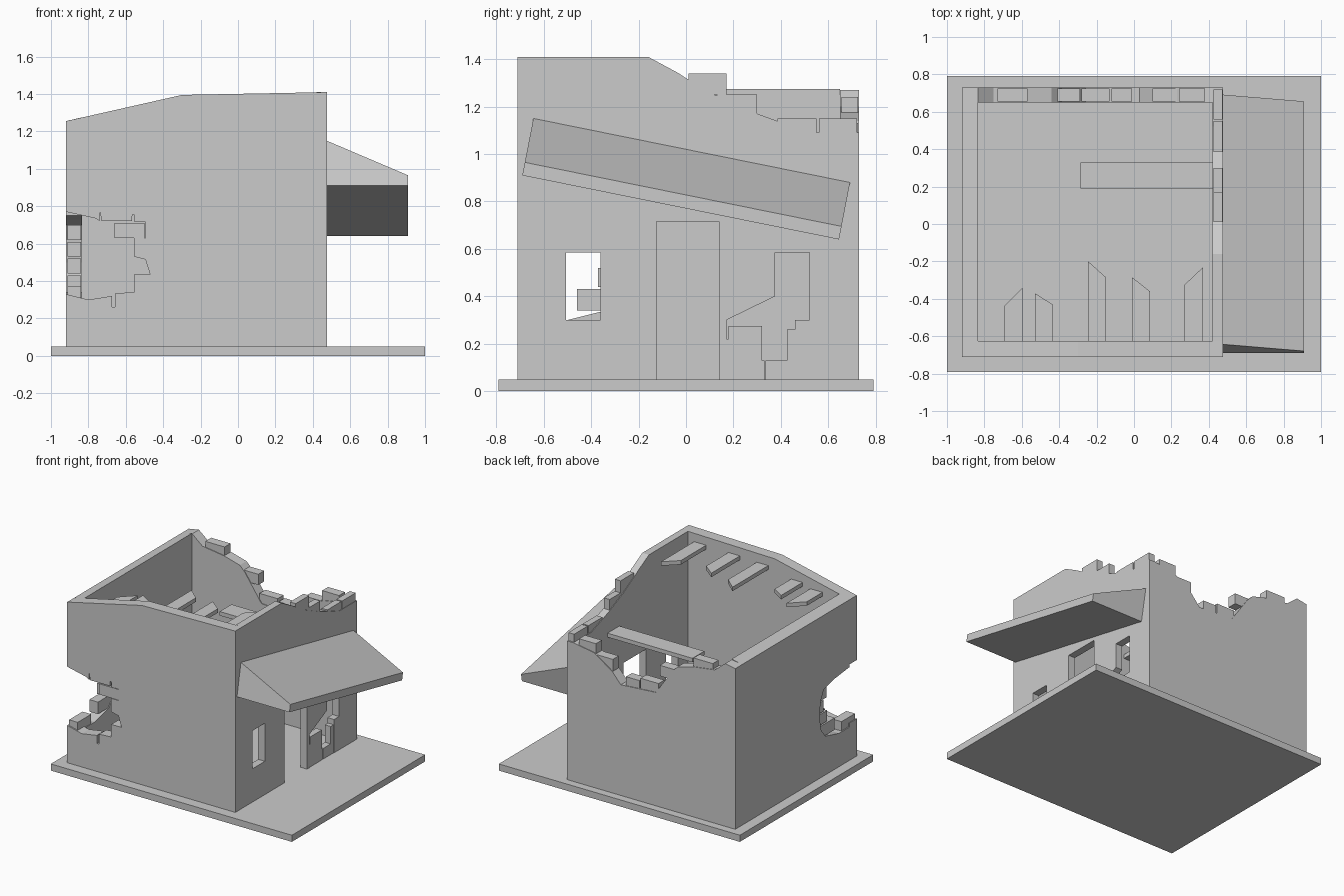
import bpy, bmesh
from mathutils import Vector


def finish(name, bm):
    bmesh.ops.recalc_face_normals(bm, faces=bm.faces[:])
    me = bpy.data.meshes.new(name)
    bm.to_mesh(me)
    bm.free()
    ob = bpy.data.objects.new(name, me)
    bpy.context.collection.objects.link(ob)
    return ob


def box(name, x, y, z):
    """Box from (min, max) ranges."""
    bm = bmesh.new()
    bmesh.ops.create_cube(bm, size=1)
    for v in bm.verts:
        v.co = [r[0] if c < 0 else r[1] for c, r in zip(v.co, (x, y, z))]
    return finish(name, bm)


def prism(name, loops, axis, lo, hi):
    """Extrude an outline (with optional hole loops) along x, y or z."""
    def place(a, b):
        return {'x': (lo, a, b), 'y': (a, lo, b), 'z': (a, b, lo)}[axis]
    bm = bmesh.new()
    for pts in loops:
        vs = [bm.verts.new(place(*p)) for p in pts]
        for i, v in enumerate(vs):
            bm.edges.new((v, vs[(i + 1) % len(vs)]))
    bmesh.ops.triangle_fill(bm, edges=bm.edges[:], use_beauty=True)
    ext = bmesh.ops.extrude_face_region(bm, geom=bm.faces[:])
    step = Vector([hi - lo if a == axis else 0 for a in 'xyz'])
    bmesh.ops.translate(bm, vec=step,
                        verts=[g for g in ext['geom'] if isinstance(g, bmesh.types.BMVert)])
    return finish(name, bm)


G = 0.05  # top of the ground slab
box("ground_slab", (-1, 1), (-0.79, 0.79), (0, G))

# Front wall with the broken corner and mortar cracks
prism("front_wall", [[
    (-0.92, G), (0.475, G), (0.475, 1.41), (-0.3, 1.395), (-0.92, 1.255),
    (-0.92, 0.77), (-0.76, 0.735), (-0.74, 0.72), (-0.737, 0.77), (-0.73, 0.72),
    (-0.567, 0.72), (-0.565, 0.755), (-0.555, 0.755), (-0.553, 0.715),
    (-0.495, 0.715), (-0.495, 0.63), (-0.555, 0.63), (-0.555, 0.53),
    (-0.495, 0.515), (-0.47, 0.435), (-0.555, 0.435), (-0.555, 0.34),
    (-0.655, 0.335), (-0.657, 0.26), (-0.673, 0.26), (-0.675, 0.32),
    (-0.8, 0.3), (-0.92, 0.33)]], 'y', -0.71, -0.625)

# Left wall with the other half of the broken corner, top following the roof pitch
left = prism("left_wall", [[
    (-0.625, G), (0.65, G), (0.65, 1.255), (-0.625, 1.255), (-0.625, 0.75),
    (-0.45, 0.73), (-0.32, 0.7), (-0.28, 0.62), (-0.27, 0.5), (-0.29, 0.4),
    (-0.34, 0.34), (-0.5, 0.3), (-0.625, 0.3)]], 'x', -0.92, -0.835)
for v in left.data.vertices:
    if v.co.z > 1.2 and v.co.x > -0.9:
        v.co.z = 1.275

# Back wall with the collapsed top
prism("back_wall", [[
    (-0.92, G), (0.42, G), (0.42, 1.09), (0.25, 1.06), (0.1, 0.96), (0.03, 0.88),
    (-0.26, 0.9), (-0.4, 1.1), (-0.44, 1.14), (-0.57, 1.175), (-0.75, 1.2),
    (-0.835, 1.27), (-0.92, 1.255)]], 'y', 0.65, 0.73)

# Right wall: door, window, broken window and stepped top
prism("right_wall", [
    [(-0.625, G), (-0.125, G), (-0.125, 0.715), (0.14, 0.715), (0.14, G),
     (0.17, G), (0.17, 0.3), (0.375, 0.4), (0.375, 0.585), (0.52, 0.585),
     (0.52, 0.3), (0.46, 0.3), (0.46, G), (0.73, G), (0.73, 1.09), (0.52, 1.09),
     (0.3, 1.17), (0.12, 1.25), (0.0, 1.32), (-0.03, 1.34), (-0.16, 1.41),
     (-0.625, 1.41)],
    [(-0.505, 0.3), (-0.36, 0.3), (-0.36, 0.585), (-0.505, 0.585)],
], 'x', 0.42, 0.475)

# Loose bricks: right wall (y0, y1, z0, z1)
for i, (a, b, c, d) in enumerate([
        (0.01, 0.17, 1.25, 1.34), (0.13, 0.3, 1.165, 1.25),
        (0.385, 0.55, 1.09, 1.15), (0.56, 0.72, 1.09, 1.15),
        (0.17, 0.33, G, 0.13), (0.335, 0.46, G, 0.13),
        (0.18, 0.32, 0.13, 0.275), (0.17, 0.245, 0.13, 0.22),
        (0.425, 0.465, 0.13, 0.26)]):
    box(f"right_brick_{i}", (0.424, 0.472), (a, b), (c, d))

# Loose bricks: back wall (x0, x1, z0, z1)
for i, (a, b, c, d) in enumerate([
        (-0.73, -0.57, 1.165, 1.24), (-0.41, -0.29, 1.03, 1.11),
        (-0.28, -0.13, 0.89, 0.97), (-0.12, -0.01, 0.88, 0.95),
        (0.1, 0.23, 0.96, 1.05), (0.24, 0.38, 1.05, 1.13)]):
    box(f"back_brick_{i}", (a, b), (0.655, 0.725), (c, d))

# Loose bricks: left wall edge of the broken corner (y0, y1, z0, z1)
for i, (a, b, c, d) in enumerate([
        (-0.46, -0.27, 0.34, 0.43), (-0.37, -0.25, 0.44, 0.52),
        (-0.33, -0.24, 0.53, 0.61), (-0.36, -0.26, 0.62, 0.7),
        (-0.7, -0.54, 0.3, 0.37)]):
    box(f"corner_brick_{i}", (-0.912, -0.84), (a, b), (c, d))
box("front_brick", (-0.66, -0.5), (-0.705, -0.63), (0.63, 0.71))

# Broken roof beams on the front wall: x range and the two tip positions
for i, (x0, x1, t0, t1, z) in enumerate([
        (-0.695, -0.595, -0.44, -0.34, 1.25), (-0.53, -0.435, -0.37, -0.43, 1.28),
        (-0.245, -0.15, -0.2, -0.285, 1.33), (-0.01, 0.085, -0.285, -0.36, 1.34),
        (0.27, 0.37, -0.325, -0.23, 1.345)]):
    prism(f"roof_beam_{i}", [[(x0, -0.64), (x1, -0.64), (x1, t1), (x0, t0)]],
          'z', z - 0.03, z)

# Plank left on the right wall
box("floor_plank", (-0.285, 0.43), (0.19, 0.33), (0.98, 1.01))

# Sagging awning: wedge section tilted along the wall
bm = bmesh.new()
up = Vector((0, 0.19, 0.98))
ends = []
for y, z in ((-0.69, 0.91), (0.645, 0.64)):
    ends.append([bm.verts.new(Vector((x, y, z)) + up * h)
                 for x, h in ((0.475, 0), (0.91, 0), (0.91, 0.056), (0.475, 0.245))])
for e in ends:
    bm.faces.new(e)
for i in range(4):
    j = (i + 1) % 4
    bm.faces.new((ends[0][i], ends[0][j], ends[1][j], ends[1][i]))
finish("awning", bm)
